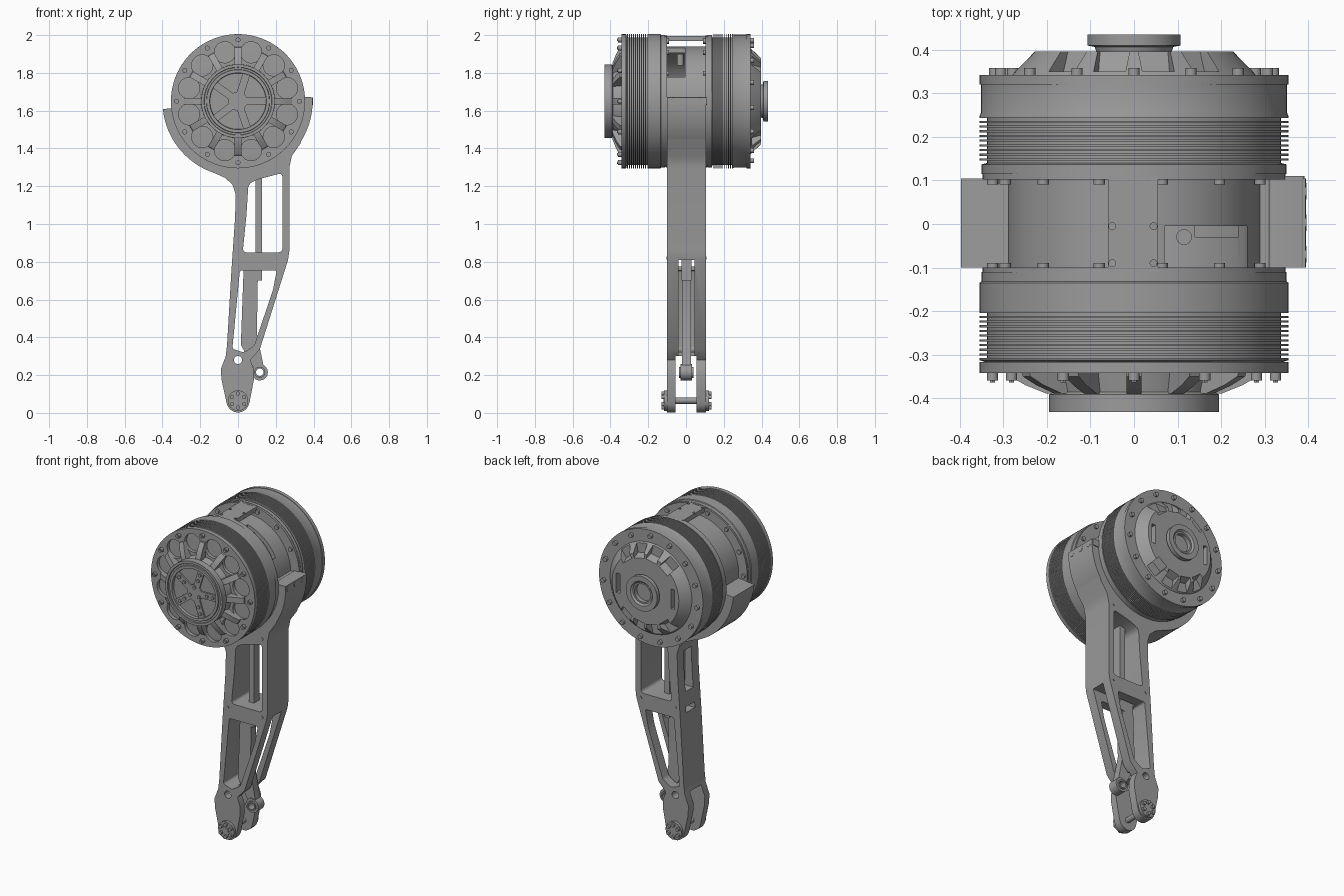
import bpy, bmesh
from math import sin, cos, pi, radians
from mathutils import Vector, Matrix

if "Cube" in bpy.data.objects:
    bpy.data.objects.remove(bpy.data.objects["Cube"], do_unlink=True)

metal = bpy.data.materials.new("machined grey")
metal.use_nodes = True
grey = (0.33, 0.33, 0.33, 1)
metal.diffuse_color = grey
metal.node_tree.nodes["Principled BSDF"].inputs["Base Color"].default_value = grey

CZ = 1.65   # height of the motor axis
parts = []


def finish(name, bm):
    bmesh.ops.recalc_face_normals(bm, faces=bm.faces)
    mesh = bpy.data.meshes.new(name)
    bm.to_mesh(mesh)
    bm.free()
    mesh.materials.append(metal)
    ob = bpy.data.objects.new(name, mesh)
    bpy.context.collection.objects.link(ob)
    parts.append(ob)
    return ob


def revolve(name, pts, n=96, closed=False):
    """Turn (radius, y) points about the motor axis."""
    bm = bmesh.new()
    vs = [bm.verts.new((r, y, CZ)) for r, y in pts]
    es = [bm.edges.new(p) for p in zip(vs, vs[1:])]
    if closed:
        es.append(bm.edges.new((vs[-1], vs[0])))
    bmesh.ops.spin(bm, geom=vs + es, cent=(0, 0, CZ), axis=(0, 1, 0),
                   angle=2 * pi, steps=n, use_merge=True)
    bmesh.ops.remove_doubles(bm, verts=bm.verts, dist=1e-5)
    return finish(name, bm)


def prism(name, pts, y0, y1, rounding=0):
    """Extrude an (x, z) outline along y."""
    bm = bmesh.new()
    face = bm.faces.new([bm.verts.new((x, y0, z)) for x, z in pts])
    out = bmesh.ops.extrude_face_region(bm, geom=[face])["geom"]
    for v in out:
        if isinstance(v, bmesh.types.BMVert):
            v.co.y = y1
    if rounding:
        es = [e for e in bm.edges if abs(e.verts[0].co.y - e.verts[1].co.y) > 1e-4]
        bmesh.ops.bevel(bm, geom=es, offset=rounding, segments=4, profile=0.5,
                        affect='EDGES', clamp_overlap=True)
    return finish(name, bm)


def box(name, x, y, z, rounding=0):
    return prism(name, [(x[0], z[0]), (x[1], z[0]), (x[1], z[1]), (x[0], z[1])],
                 y[0], y[1], rounding)


def rods(name, centres, r, length, axis=(0, 1, 0), n=16):
    """One object holding equal cylinders."""
    bm = bmesh.new()
    turn = Vector((0, 0, 1)).rotation_difference(Vector(axis)).to_matrix().to_4x4()
    for c in centres:
        bmesh.ops.create_cone(bm, cap_ends=True, segments=n, radius1=r, radius2=r,
                              depth=length, matrix=Matrix.Translation(c) @ turn)
    return finish(name, bm)


def ring(r, y, count, start=0, z=CZ, x=0):
    return [(x + r * sin(start + 2 * pi * i / count), y,
             z + r * cos(start + 2 * pi * i / count)) for i in range(count)]


def radial_blocks(name, angles, outline, width):
    """Blocks with an (r, y) outline placed around the motor axis."""
    bm = bmesh.new()
    for a in angles:
        out, side = Vector((sin(a), 0, cos(a))), Vector((cos(a), 0, -sin(a)))
        ends = [[bm.verts.new(out * r + side * s * width / 2 + Vector((0, y, CZ)))
                 for r, y in outline] for s in (-1, 1)]
        bm.faces.new(ends[0])
        bm.faces.new(ends[1][::-1])
        for i in range(len(outline)):
            j = (i + 1) % len(outline)
            bm.faces.new((ends[0][i], ends[0][j], ends[1][j], ends[1][i]))
    return finish(name, bm)


def cut(ob, *cutters):
    for c in cutters:
        c.hide_render = True
        m = ob.modifiers.new("cut", 'BOOLEAN')
        m.operation, m.solver, m.object = 'DIFFERENCE', 'EXACT', c
        bpy.context.view_layer.objects.active = ob
        bpy.ops.object.modifier_apply(modifier=m.name)
        parts.remove(c)
        bpy.data.objects.remove(c, do_unlink=True)


# Finned motor bodies
for name, s, y0 in (("front_motor", -1, 0.11), ("rear_motor", 1, 0.115)):
    pts = [(0, y0), (0.35, y0), (0.35, y0 + 0.022)]
    fin0 = y0 + (0.095 if s < 0 else 0.025)
    if s < 0:
        pts += [(0.355, y0 + 0.025), (0.355, fin0)]
    for i in range(10):
        a = fin0 + i * 0.0108
        pts += [(0.338, a), (0.338, a + 0.006), (0.355, a + 0.006), (0.355, a + 0.0108)]
    if s > 0:
        pts += [(0.352, fin0 + 0.115), (0.352, 0.32), (0.34, 0.322)]
    else:
        pts += [(0.338, 0.318)]
    pts += [(0.30, 0.322), (0, 0.322)]
    revolve(name, [(r, s * y) for r, y in pts], 128)

# Front cover: scalloped flange, spokes and output hub
flange = revolve("front_flange", [(0.17, -0.317), (0.355, -0.317), (0.355, -0.342),
                                  (0.17, -0.342)], closed=True)
cut(flange, rods("scallop_cutter", ring(0.268, -0.33, 12, pi / 12), 0.056, 0.1, n=32))
radial_blocks("front_spokes", [i * pi / 6 for i in range(12)],
              [(0.29, -0.33), (0.285, -0.35), (0.25, -0.37), (0.20, -0.39),
               (0.16, -0.39), (0.16, -0.33)], 0.035)
revolve("front_inner_drum", [(0, -0.32), (0.20, -0.32), (0.185, -0.395), (0, -0.395)])
revolve("front_hub", [(0, -0.385), (0.185, -0.385), (0.195, -0.392), (0.195, -0.432),
                      (0.18, -0.432), (0.178, -0.425), (0.168, -0.425), (0.166, -0.432),
                      (0.15, -0.432), (0.148, -0.415), (0, -0.415)])
radial_blocks("hub_spokes", [i * 2 * pi / 5 + 0.3 for i in range(5)],
              [(0.03, -0.41), (0.15, -0.41), (0.15, -0.424), (0.03, -0.424)], 0.04)
revolve("hub_centre", [(0, -0.41), (0.05, -0.41), (0.05, -0.424), (0, -0.424)], 32)
rods("hub_bolts", ring(0.035, -0.425, 3) + ring(0.085, -0.425, 5, 0.3)
     + ring(0.125, -0.425, 5, 0.3), 0.01, 0.012)
rods("front_bolts", ring(0.325, -0.35, 12), 0.013, 0.02)
rods("front_bolt_sockets", ring(0.325, -0.361, 12), 0.007, 0.006, n=6)

# Rear cover: flange, tapered cap with pockets, hub
revolve("rear_flange", [(0, 0.32), (0.355, 0.32), (0.355, 0.342), (0, 0.342)])
cap = revolve("rear_cap", [(0, 0.335), (0.285, 0.335), (0.275, 0.348),
                           (0.228, 0.396), (0, 0.396)])
pocket_angles = [radians(a + t) for t in (0, 180) for a in (-38, -12, 12, 38)]
cut(cap, radial_blocks("cap_pocket_cutter", pocket_angles,
                       [(0.19, 0.42), (0.215, 0.35), (0.32, 0.35), (0.32, 0.42)], 0.075))
cut(cap, radial_blocks("cap_slot_cutter", [radians(a) for a in (90, 270)],
                       [(0.175, 0.36), (0.20, 0.36), (0.20, 0.42), (0.175, 0.42)], 0.12))
revolve("rear_hub", [(0, 0.39), (0.085, 0.39), (0.09, 0.407), (0.107, 0.41), (0.107, 0.435),
                     (0.075, 0.435), (0.065, 0.425), (0.055, 0.425), (0.055, 0.40), (0, 0.40)], 64)
rods("rear_bolts", ring(0.322, 0.35, 15), 0.013, 0.018)

# Housing between the motors
tube = revolve("housing_tube", [(0.29, -0.112), (0.29, 0.117), (0.265, 0.117),
                                (0.265, -0.112)], closed=True)
cut(tube, box("housing_window_cutter", (0.07, 0.26), (-0.10, -0.005), (CZ + 0.05, 2.1)),
    box("drain_cutter", (0.14, 0.24), (-0.03, -0.005), (1.2, CZ)))
for name, y in (("housing_front_rim", -0.108), ("housing_rear_rim", 0.11)):
    revolve(name, [(0.27, y - 0.008), (0.348, y - 0.008), (0.348, y + 0.008),
                   (0.27, y + 0.008)], closed=True)
    rods(name + "_bolts", ring(0.325, y * 0.92, 14, 0.2), 0.013, 0.02)
bridge = box("top_bridge", (-0.06, 0.055), (-0.11, 0.112), (1.968, 1.996))
cut(bridge, rods("bridge_hole_cutter", [(x, y, 1.98) for x in (-0.05, 0.045)
                                       for y in (-0.09, -0.005)], 0.008, 0.1, (0, 0, 1)))
rods("inner_stud", [(0.115, -0.03, 1.87)], 0.018, 0.06, (0, 0, 1))


# Leg frame: half-ring clamp running into a tapering fork
def arc(r, a0, a1, n):
    return [(r * cos(radians(a0 + (a1 - a0) * i / n)),
             CZ + r * sin(radians(a0 + (a1 - a0) * i / n))) for i in range(n + 1)]


outline = arc(0.40, 186, 252, 20) + [
    (-0.07, 1.245), (-0.03, 1.21), (-0.013, 1.16), (-0.015, 1.04), (-0.035, 0.75),
    (-0.058, 0.36), (-0.065, 0.30), (-0.09, 0.235), (-0.088, 0.18), (-0.06, 0.05)]
outline += [(0.06 * cos(radians(a)), 0.062 + 0.06 * sin(radians(a))) for a in range(200, 345, 14)]
outline += [(0.062, 0.06), (0.085, 0.18), (0.082, 0.235), (0.065, 0.28), (0.115, 0.335),
            (0.265, 0.81), (0.272, 0.86), (0.272, 1.30), (0.285, 1.36), (0.33, 1.425)]
outline += arc(0.395, 328, 363, 14) + arc(0.29, 363, 186, 60)
leg = prism("leg_frame", outline, -0.10, 0.105)
cut(leg,
    prism("upper_window", [(0.055, 1.21), (0.10, 1.235), (0.235, 1.27), (0.235, 0.85),
                           (0.025, 0.85), (0.045, 1.05)], -0.2, 0.2, 0.02),
    prism("lower_window", [(0.01, 0.755), (0.205, 0.755), (0.185, 0.65), (0.085, 0.355),
                           (0.03, 0.32), (-0.03, 0.34)], -0.2, 0.2, 0.012),
    box("fork_gap", (-0.2, 0.2), (-0.055, 0.055), (-0.1, 0.30)),
    box("outer_slot", (0.03, 0.4), (-0.04, 0.045), (0.25, 0.81)),
    box("crossbar_slot", (-0.2, 0.4), (-0.04, 0.045), (0.775, 0.81)),
    box("inner_slot", (-0.2, 0.03), (-0.035, 0.04), (0.90, 1.15)),
    rods("foot_hole", [(0, 0, 0.28)], 0.022, 0.5, n=24))
box("clamp_tab", (0.31, 0.392), (-0.10, 0.11), (1.63, 1.672), 0.008)
rods("clamp_bolts", [(0.39, y, 1.65) for y in (-0.07, 0.003, 0.075)], 0.019, 0.012, (1, 0, 0))
rods("frame_screws", [(x, y, z) for y in (-0.1, 0.105)
                      for x, z in ((0.235, 1.305), (0.0, 0.82), (0.235, 0.82))], 0.008, 0.006)

# Push rod running inside the leg
box("push_rod", (0.092, 0.126), (-0.025, 0.03), (0.7, 1.36))
prism("push_rod_blade", [(0.03, 0.77), (0.126, 0.80), (0.105, 0.72), (0.10, 0.42),
                         (0.135, 0.25), (0.085, 0.235), (0.015, 0.36)], -0.022, 0.026)
eye = rods("push_rod_eye", [(0.115, 0.002, 0.215)], 0.043, 0.06, n=32)
cut(eye, rods("eye_cutter", [(0.115, 0, 0.215)], 0.02, 0.2, n=24))
bushing = rods("eye_rims", [(0.115, y, 0.215) for y in (-0.03, 0.034)], 0.029, 0.012, n=32)
cut(bushing, rods("rim_cutter", [(0.115, 0, 0.215)], 0.02, 0.2, n=24))

# Foot axle
rods("foot_axle", [(0, 0, 0.065)], 0.017, 0.24, n=24)
rods("axle_bosses", [(0, y, 0.065) for y in (-0.108, 0.113)], 0.054, 0.018, n=40)
rods("axle_bolts", [c for y in (-0.121, 0.126) for c in ring(0.037, y, 6, z=0.065)], 0.011, 0.016)

# Smooth shading with crisp edges
bpy.ops.object.select_all(action='DESELECT')
for ob in parts:
    ob.select_set(True)
bpy.context.view_layer.objects.active = parts[0]
bpy.ops.object.shade_smooth_by_angle(angle=radians(30))
